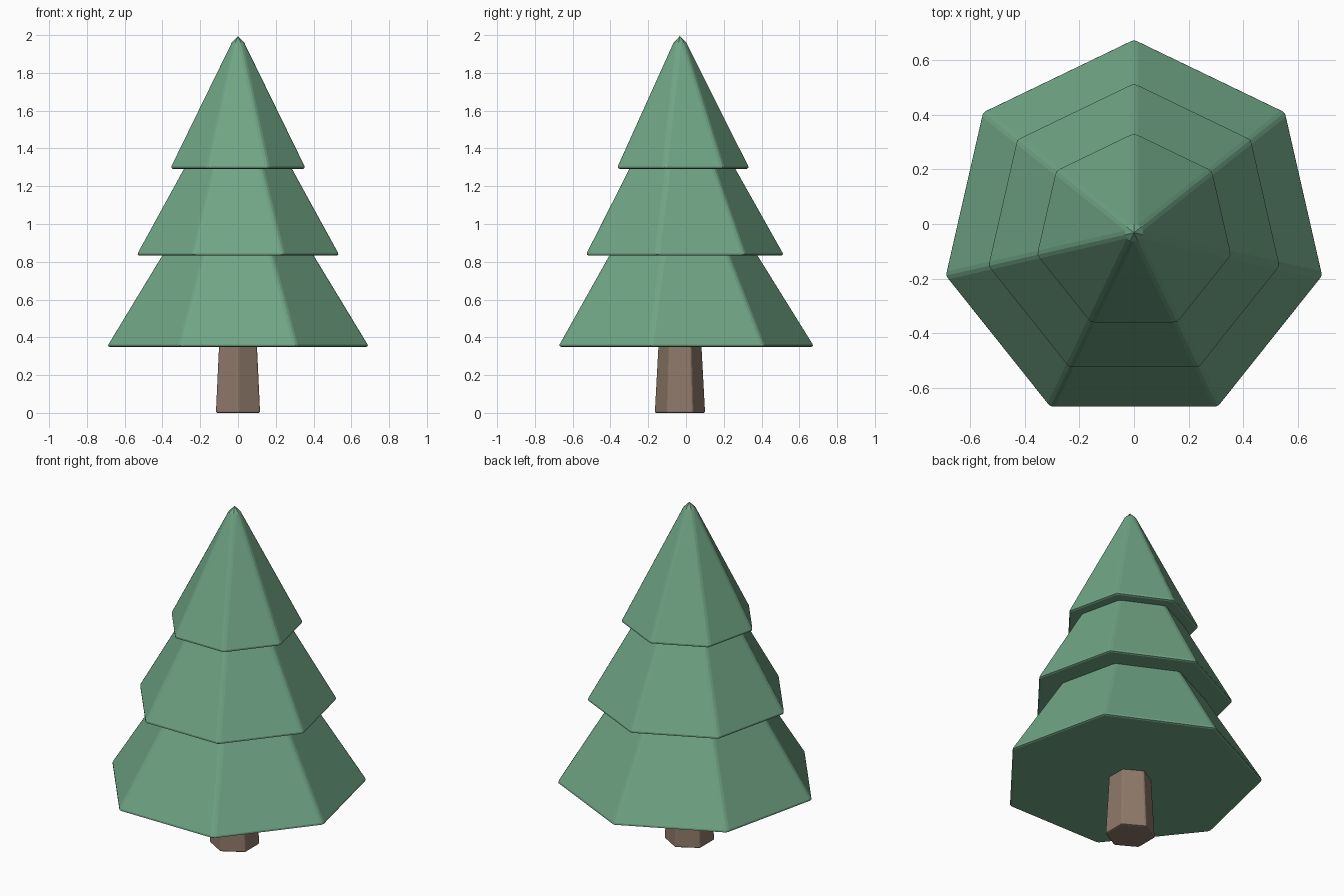
import bpy
import bmesh
import math
from mathutils import Matrix

default = bpy.data.objects.get("Cube")
if default:
    bpy.data.objects.remove(default, do_unlink=True)

CENTRE_Y = -0.032


def material(name, colour):
    mat = bpy.data.materials.new(name)
    mat.use_nodes = True
    mat.diffuse_color = colour
    bsdf = next(n for n in mat.node_tree.nodes if n.type == "BSDF_PRINCIPLED")
    bsdf.inputs["Base Color"].default_value = colour
    bsdf.inputs["Roughness"].default_value = 0.9
    return mat


def tapered_prism(name, sides, r_bottom, r_top, z_bottom, z_top, bevel, mat):
    """Faceted cone or column with one corner facing the back and softened edges."""
    bm = bmesh.new()
    bmesh.ops.create_cone(bm, cap_ends=True, segments=sides, radius1=r_bottom,
                          radius2=r_top, depth=z_top - z_bottom)
    bmesh.ops.remove_doubles(bm, verts=bm.verts, dist=1e-5)
    # Turn a corner towards +y, whichever way the primitive starts
    corner = min(bm.verts, key=lambda v: v.co.z - v.co.y * 0.01)
    turn = math.pi / 2 - math.atan2(corner.co.y, corner.co.x)
    bm.transform(Matrix.Translation((0, 0, (z_bottom + z_top) / 2))
                 @ Matrix.Rotation(turn, 4, "Z"))
    mesh = bpy.data.meshes.new(name)
    bm.to_mesh(mesh)
    bm.free()
    mesh.materials.append(mat)
    obj = bpy.data.objects.new(name, mesh)
    obj.location.y = CENTRE_Y
    bpy.context.collection.objects.link(obj)
    mod = obj.modifiers.new("soft_edges", "BEVEL")
    mod.width = bevel
    mod.segments = 2
    mod.limit_method = "NONE"
    return obj


green = material("needle_green", (0.162, 0.376, 0.235, 1))
brown = material("bark_brown", (0.27, 0.19, 0.14, 1))

# Trunk, running up into the lowest branches
tapered_prism("trunk", 6, 0.135, 0.108, 0.0, 0.5, 0.008, brown)

# Three overlapping tiers of branches
tiers = [("lower_branches", 0.715, 0.35, 1.50),
         ("middle_branches", 0.555, 0.833, 1.82),
         ("upper_branches", 0.372, 1.292, 2.035)]
for name, radius, z_bottom, z_top in tiers:
    tapered_prism(name, 7, radius, 0.0, z_bottom, z_top, 0.016, green)
